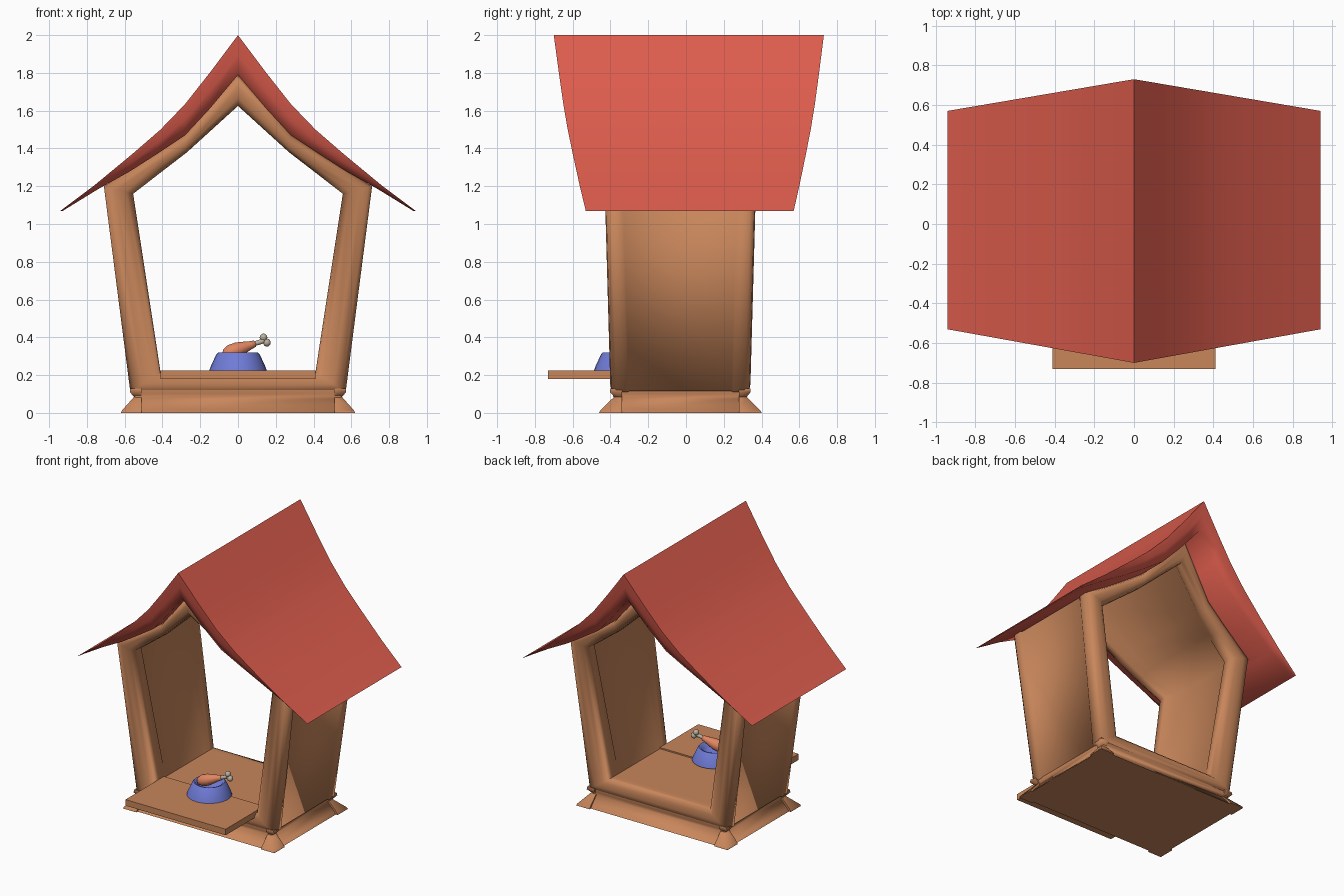
import bpy, bmesh, math
from mathutils import Vector

if "Cube" in bpy.data.objects:
    bpy.data.objects.remove(bpy.data.objects["Cube"])


def material(name, rgb):
    m = bpy.data.materials.new(name)
    m.diffuse_color = (*rgb, 1)
    m.use_nodes = True
    m.node_tree.nodes["Principled BSDF"].inputs["Base Color"].default_value = m.diffuse_color
    return m


WOOD = material("wood", (0.58, 0.24, 0.105))
RED = material("red_roof", (0.74, 0.11, 0.075))
BLUE = material("blue_bowl", (0.16, 0.20, 0.68))
MEAT = material("roast_meat", (0.75, 0.24, 0.12))
BONE = material("bone", (0.50, 0.44, 0.35))


def loft(name, rings, mat, caps=True, loop=False, angle=50):
    """Skin a list of equal-length closed rings."""
    bm = bmesh.new()
    vs = [[bm.verts.new(p) for p in r] for r in rings]
    n = len(rings[0])
    pairs = list(zip(vs, vs[1:])) + ([(vs[-1], vs[0])] if loop else [])
    for a, b in pairs:
        for i in range(n):
            j = (i + 1) % n
            bm.faces.new((a[i], a[j], b[j], b[i]))
    if caps and not loop:
        bm.faces.new(vs[0])
        bm.faces.new(vs[-1])
    bmesh.ops.remove_doubles(bm, verts=bm.verts, dist=1e-5)
    bmesh.ops.recalc_face_normals(bm, faces=bm.faces)
    me = bpy.data.meshes.new(name)
    bm.to_mesh(me)
    bm.free()
    me.materials.append(mat)
    ob = bpy.data.objects.new(name, me)
    bpy.context.collection.objects.link(ob)
    bpy.context.view_layer.objects.active = ob
    ob.select_set(True)
    bpy.ops.object.shade_smooth_by_angle(angle=math.radians(angle))
    ob.select_set(False)
    return ob


def mirrored(half):
    """Half profile ending on x = 0 -> full symmetric profile."""
    return half + [(-x, z) for x, z in reversed(half[:-1])]


def circle(c, axis, r, n=16):
    """Ring of points around an axis."""
    axis = Vector(axis).normalized()
    u = axis.orthogonal().normalized()
    w = axis.cross(u)
    return [Vector(c) + r * (u * math.cos(2 * math.pi * i / n) + w * math.sin(2 * math.pi * i / n))
            for i in range(n)]


def rect(x0, x1, y0, y1, z):
    return [(x0, y0, z), (x1, y0, z), (x1, y1, z), (x0, y1, z)]


# House shell: open front and back, framed ends, gables leaning outward
outer = mirrored([(0.57, 0.11), (0.71, 1.20), (0.43, 1.37), (0.28, 1.47), (0, 1.79)])
inner = mirrored([(0.41, 0.215), (0.555, 1.16), (0.40, 1.28), (0.27, 1.38), (0, 1.625)])
CY = -0.03


def house_ring(t, depth, side):
    ring = []
    for i, ((xo, zo), (xi, zi)) in enumerate(zip(outer, inner)):
        # the floor stays level where the walls hollow out
        k = 1 if depth > 0.1 and t > 0.3 and i in (0, len(outer) - 1) else t
        x, z = xo + (xi - xo) * k, zo + (zi - zo) * k
        half = 0.37 + 0.028 * (z - 0.11) + 0.25 * max(0, zo - 1.2)
        ring.append((x, CY + side * (half - depth), z))
    return ring


section = [(0.05, 0.10), (0, 0.09), (0, 0.03), (0.12, 0.005), (0.4, 0.0),
           (0.75, 0.008), (0.95, 0.03), (1, 0.06), (1, 0.09), (0.6, 0.14)]
rings = [house_ring(t, d, -1) for t, d in section]
rings += [house_ring(t, d, 1) for t, d in reversed(section)]
loft("house_shell", rings, WOOD, loop=True, angle=70)

# Flared base skirt and its four corner blocks
flare = [(0.045, 0), (0.03, 0.02), (-0.02, 0.075), (-0.01, 0.1), (-0.01, 0.14)]
loft("base_skirt", [rect(-0.56 - f, 0.56 + f, CY - 0.37 - f, CY + 0.37 + f, z)
                    for f, z in flare], WOOD, angle=70)
corner = [(0.05, 0), (0.045, 0.012), (-0.02, 0.085), (0.003, 0.11), (0.0, 0.13)]
for sx in (-1, 1):
    for sy in (-1, 1):
        loft("base_corner", [rect(sx * 0.51, sx * (0.57 + f), CY + sy * 0.31,
                                  CY + sy * (0.37 + f + (0.01 if f > 0.04 else 0)), z)
                             for f, z in corner], WOOD, angle=70)

# Feeding platform
loft("platform", [rect(-0.41, 0.41, -0.73, -0.28, z) for z in (0.18, 0.225)], WOOD)

# Swept roof with thick ridge and thin eaves
top = [(0.94, 1.07), (0.76, 1.205), (0.56, 1.37), (0.41, 1.50), (0.28, 1.635), (0.15, 1.80), (0, 2.0)]
under = [(0.93, 1.068), (0.74, 1.185), (0.57, 1.28), (0.43, 1.37), (0.28, 1.47), (0.15, 1.61), (0, 1.79)]


def roof_line(half, front, inset):
    y0, slope = (-0.70, 0.18) if front else (0.73, -0.17)
    s = 1 if front else -1
    return [(x, y0 + slope * abs(x) + s * inset, z) for x, z in mirrored(half)]


def midline(a, b, bulge):
    return [((p[0] + q[0]) / 2, (p[1] + q[1]) / 2 + bulge, (p[2] + q[2]) / 2) for p, q in zip(a, b)]


tf, tb = roof_line(top, True, 0), roof_line(top, False, 0)
uf, ub = roof_line(under, True, 0.05), roof_line(under, False, 0.05)
strips = [tf, midline(tf, uf, -0.01), uf, ub, midline(tb, ub, 0.01), tb]
loft("roof", [list(r) for r in zip(*strips)], RED, angle=85)

# Food bowl
B = (0, -0.335)
bowl = [(0.152, 0.225), (0.145, 0.245), (0.115, 0.31), (0.105, 0.32), (0.092, 0.316),
        (0.08, 0.29), (0.05, 0.27)]
loft("bowl", [circle((*B, z), (0, 0, 1), r, 24) for r, z in bowl], BLUE)

# Drumstick: meat, bone shaft and two knuckles
start, end = Vector((-0.08, -0.36, 0.308)), Vector((0.135, -0.315, 0.382))
axis = end - start


def spin(name, pts, mat):
    loft(name, [circle(start + axis * t, axis, r, 14) for t, r in pts], mat)


spin("drumstick_meat", [(0, 0.008), (0.05, 0.026), (0.18, 0.040), (0.36, 0.040),
                        (0.55, 0.030), (0.70, 0.021), (0.78, 0.018), (0.81, 0.008)], MEAT)
spin("bone_shaft", [(0.75, 0.012), (1.0, 0.014)], BONE)
for off in ((0.018, 0.004, -0.010), (0.0, 0.004, 0.017)):
    c = end + Vector(off)
    loft("bone_knuckle", [circle(c + Vector((0, 0, 0.021 * -math.cos(a))), (0, 0, 1),
                                 max(0.001, 0.021 * math.sin(a)), 12)
                          for a in [math.pi * i / 8 for i in range(9)]], BONE)
